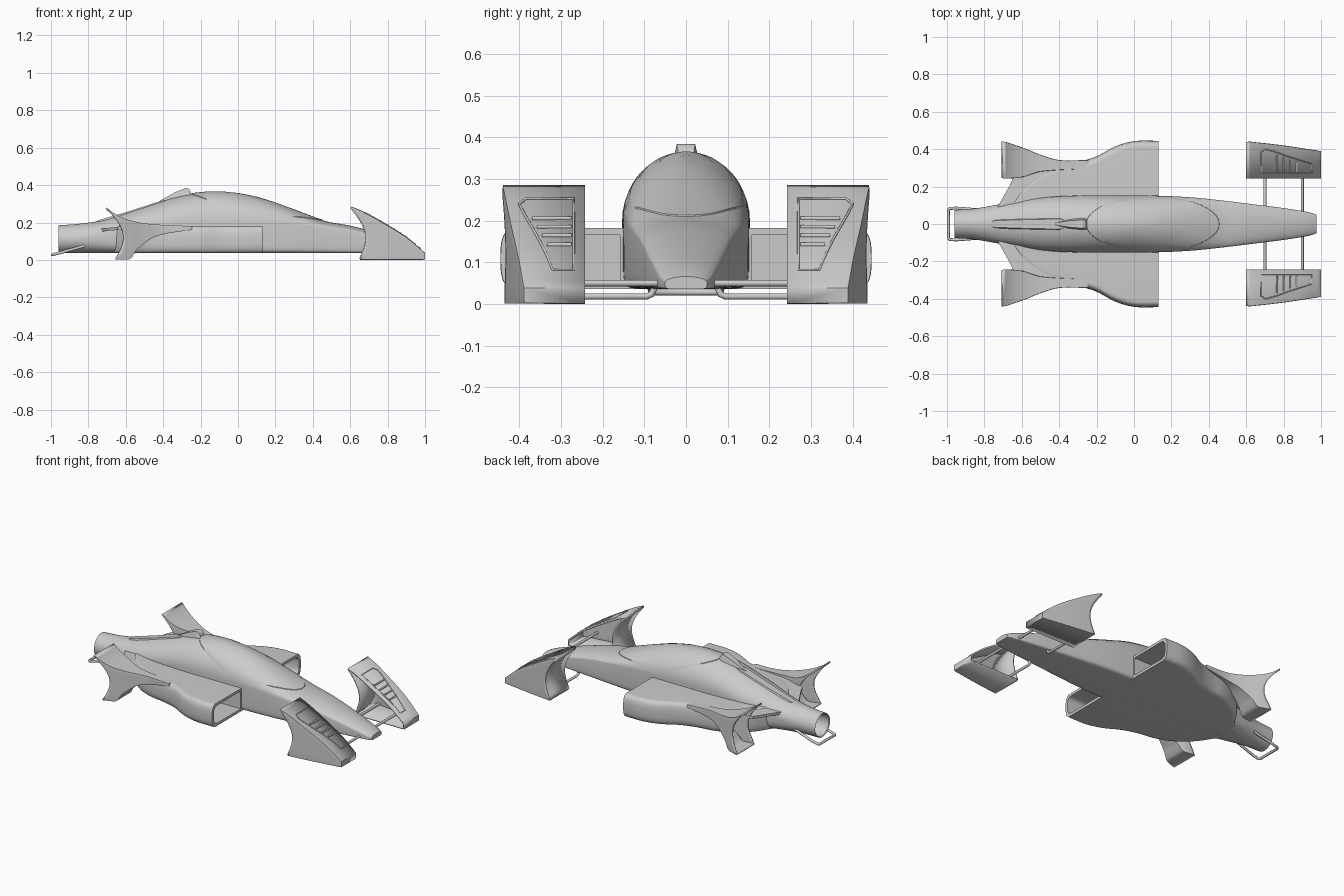
import bpy, bmesh, math
from mathutils import Vector

cube = bpy.data.objects.get("Cube")
if cube:
    bpy.data.objects.remove(cube, do_unlink=True)

grey = bpy.data.materials.new("hull grey")
grey.use_nodes = True
tone = (0.6, 0.6, 0.6, 1)
grey.diffuse_color = tone
grey.node_tree.nodes["Principled BSDF"].inputs["Base Color"].default_value = tone


def curve(table, x, col=1):
    """Smooth value of one column of a table sorted by its first column."""
    n = len(table)
    x = min(max(x, table[0][0]), table[-1][0])
    i = max(k for k in range(n - 1) if table[k][0] <= x)

    def slope(k):
        a, b = table[max(k - 1, 0)], table[min(k + 1, n - 1)]
        return (b[col] - a[col]) / (b[0] - a[0])
    p, q = table[i], table[i + 1]
    h = q[0] - p[0]
    t = (x - p[0]) / h
    u = 1 - t
    return (p[col] * u * u * (1 + 2 * t) + q[col] * t * t * (1 + 2 * u)
            + h * t * u * (slope(i) * u - slope(i + 1) * t))


def lerp(a, b, t):
    return a + (b - a) * t


def mirror(ob):
    mod = ob.modifiers.new("mirror", "MIRROR")
    mod.use_axis = (False, True, False)


def loft(name, sections, closed=True, caps=(True, True), both=False, wall=0, angle=35):
    bm = bmesh.new()
    rings = [[bm.verts.new(p) for p in s] for s in sections]
    n = len(rings[0])
    for a, b in zip(rings, rings[1:]):
        for i in range(n if closed else n - 1):
            j = (i + 1) % n
            bm.faces.new((a[i], a[j], b[j], b[i]))
    for ring, cap in zip((rings[0], rings[-1]), caps):
        if cap:
            bm.faces.new(ring)
    bmesh.ops.recalc_face_normals(bm, faces=bm.faces)
    mesh = bpy.data.meshes.new(name)
    bm.to_mesh(mesh)
    bm.free()
    ob = bpy.data.objects.new(name, mesh)
    bpy.context.collection.objects.link(ob)
    mesh.materials.append(grey)
    bpy.ops.object.select_all(action="DESELECT")
    ob.select_set(True)
    bpy.context.view_layer.objects.active = ob
    bpy.ops.object.shade_smooth_by_angle(angle=math.radians(angle))
    if wall:
        solid = ob.modifiers.new("wall", "SOLIDIFY")
        solid.thickness = wall
        solid.offset = 0
    if both:
        mirror(ob)


def tube(name, points, radius, cyclic=False):
    data = bpy.data.curves.new(name, "CURVE")
    data.dimensions = "3D"
    data.bevel_depth = radius
    data.bevel_resolution = 3
    data.use_fill_caps = True
    line = data.splines.new("POLY")
    line.points.add(len(points) - 1)
    for point, co in zip(line.points, points):
        point.co = (*co, 1)
    line.use_cyclic_u = cyclic
    data.materials.append(grey)
    ob = bpy.data.objects.new(name, data)
    bpy.context.collection.objects.link(ob)
    mirror(ob)


# Fuselage: x, half width, top, shoulder height, squareness of the belly
HULL = [(-.96, .075, .185, .11, 2), (-.85, .083, .193, .11, 2), (-.72, .105, .213, .13, 3),
        (-.5, .14, .283, .17, 6), (-.3, .152, .344, .2, 10), (-.1, .153, .364, .2, 12),
        (.1, .152, .335, .2, 12), (.3, .143, .268, .19, 12), (.46, .127, .209, .172, 12),
        (.6, .11, .183, .15, 12), (.8, .085, .13, .1, 12), (.95, .06, .08, .058, 12),
        (.975, .05, .066, .052, 8)]
BELLY, CROWN = .036, 1.87


def hull_section(x, scale=1, at=None):
    w, top, mid, p = (curve(HULL, x, c) for c in range(1, 5))
    pts = []
    for k in range(48):
        c, s = math.cos(k * math.pi / 24), math.sin(k * math.pi / 24)
        y = w * math.copysign(abs(c) ** (2 / (CROWN if s >= 0 else p)), c)
        z = (top - mid) * s if s >= 0 else (BELLY - mid) * abs(s) ** (2 / p)
        pts.append(Vector((x if at is None else at, y * scale, mid + z * scale)))
    return pts


def hull_top(x, y):
    w, top, mid = (curve(HULL, x, c) for c in range(1, 4))
    return mid + (top - mid) * math.sqrt(max(0, 1 - abs(y / w) ** CROWN))


nozzle = [hull_section(-.96, .8, -.8), hull_section(-.96, .92, -.955)]
loft("fuselage", nozzle + [hull_section(lerp(-.96, .975, i / 60)) for i in range(61)])

# Canopy: thin oval shell lying on the fuselage
canopy = []
for r, lift in ((.02, .003), (.25, .003), (.5, .003), (.75, .003), (.9, .003), (.985, .003), (1, -.006)):
    ring = []
    for k in range(64):
        a = k * math.tau / 64
        x, y = .1 + .36 * r * math.cos(a), .149 * r * math.sin(a)
        ring.append(Vector((x, y, hull_top(x, y) + lift)))
    canopy.append(ring)
loft("canopy", canopy, caps=(True, False))


# Spine fairing and air scoop behind the canopy
def ridge(name, rows):
    loft(name, [[Vector((x, foot, low)), Vector((x, head, high)),
                 Vector((x, -head, high)), Vector((x, -foot, low))]
                for x, foot, head, low, high in rows], angle=50)


ridge("spine_fairing", [(x, w, w * .6, hull_top(x, w) - .02, hull_top(x, 0) + h) for x, w, h in
                        ((-.79, .012, -.01), (-.74, .03, .006), (-.6, .038, .005), (-.4, .045, .003), (-.33, .02, -.006))])
ridge("air_scoop", [(-.42, .012, .006, .29, .315), (-.34, .03, .018, .31, .36),
                    (-.28, .034, .022, .33, .384), (-.265, .034, .022, .33, .382), (-.25, .034, .018, .33, .36)])

# Side pods with hollow intakes
POD = [(-.7, .06), (-.66, .1), (-.6, .19), (-.5, .275), (-.4, .315), (-.3, .332),
       (-.2, .362), (-.1, .415), (0, .443), (.13, .445)]


def pod_section(x, inset=0, at=None):
    outer, inner = curve(POD, x) - inset, .04 + inset * 7
    low, high = BELLY + inset, .182 - inset
    r, mid = (high - low) / 2, (high + low) / 2
    pts = [Vector((x, inner, high)), Vector((x, inner, low))]
    for k in range(17):
        a = math.pi * (k / 16 - .5)
        c, s = math.cos(a) ** .7, math.copysign(abs(math.sin(a)) ** .7, a)
        pts.append(Vector((x, outer - .04 + .04 * c, mid + r * s)))
    for p in pts:
        p.x = x if at is None else at
    return pts


loft("side_pod", [pod_section(lerp(-.7, .13, i / 40)) for i in range(41)]
     + [pod_section(.13, .017), pod_section(.13, .017, -.03)], both=True)

# Thin deck joining the pods, rear fins and tail
DECK = [(-.73, .09, .168), (-.665, .205, .174), (-.645, .25, .177), (-.55, .278, .18), (-.3, .315, .181)]
loft("rear_deck", [[Vector((x, y, z)) for y, z in
                    ((.03, top), (edge, top), (edge, top - .016), (.03, top - .016))]
                   for x, edge, top in DECK], both=True)


# Flared fins: folded plates swept between a top and a bottom curve
def flared_fin(name, front, top_rear, low_rear, top, low, outer, inner, bow, duct):
    sections = []
    for i in range(25):
        t = i / 24
        tx, bx = lerp(front, top_rear, t), lerp(front, low_rear, t)
        tz, bz = curve(top, tx), max(.005, curve(low, bx))
        rows = []
        for k in range(13):
            u = k / 12
            x = lerp(tx, bx, u) + bow * t * t * math.sin(math.pi * u)
            rows.append((x, lerp(tz, bz, u)))
        wall = [Vector((x, curve(outer, x), z)) for x, z in rows]
        back = [Vector((x, curve(inner, x), z)) for x, z in rows]
        sections.append(wall + back[::-1] if duct else [back[0], *wall, back[-1]])
    loft(name, sections, duct, (True, False), True, .01)
    if not duct:
        loft(name + "_back", [wall, back], False, (False, False), True, .01)


NOSE_TOP = [(.6, .282), (.65, .262), (.75, .208), (.9, .116), (1, .032)]
flared_fin("front_fin", .995, .603, .653, NOSE_TOP, [(.6, .005), (1, .005)],
           [(.6, .438), (.8, .415), (1, .385)], [(.6, .243), (1, .243)], .055, False)
flared_fin("rear_fin", -.25, -.705, -.655,
           [(-.71, .28), (-.66, .243), (-.6, .215), (-.5, .192), (-.35, .181), (-.25, .178)],
           [(-.66, .005), (-.58, .005), (-.55, .05), (-.45, .125), (-.25, .165)],
           [(-.71, .442), (-.6, .405), (-.5, .365), (-.4, .337), (-.25, .337)],
           [(-.71, .245), (-.6, .255), (-.5, .285), (-.25, .3)], .065, True)


# Vent panel on each front fin
def on_fin(x, y):
    return (x, y, curve(NOSE_TOP, x) + .006)


outline = [(.68, .27), (.68, .385), (.705, .4), (.75, .387), (.8, .37), (.85, .353),
           (.9, .336), (.95, .32), (.95, .27), (.9, .27), (.85, .27), (.8, .27), (.74, .27)]
tube("vent_frame", [on_fin(*p) for p in outline], .003, True)
for i in range(4):
    x = .765 + i * .035
    tube("vent_slat", [on_fin(x, .275), on_fin(x, .37 - i * .012)], .005)

# Struts and tail hoop
tube("front_strut", [(.9, .03, .05), (.9, .395, .05)], .008)
tube("rear_strut", [(.7, .075, .06), (.7, .077, .035), (.7, .083, .023), (.7, .095, .018), (.7, .42, .018)], .008)
tube("tail_hoop", [(-.82, .075, .075), (-.95, .085, .038), (-.985, .083, .03), (-.992, .075, .028), (-.992, -.001, .028)], .008)
